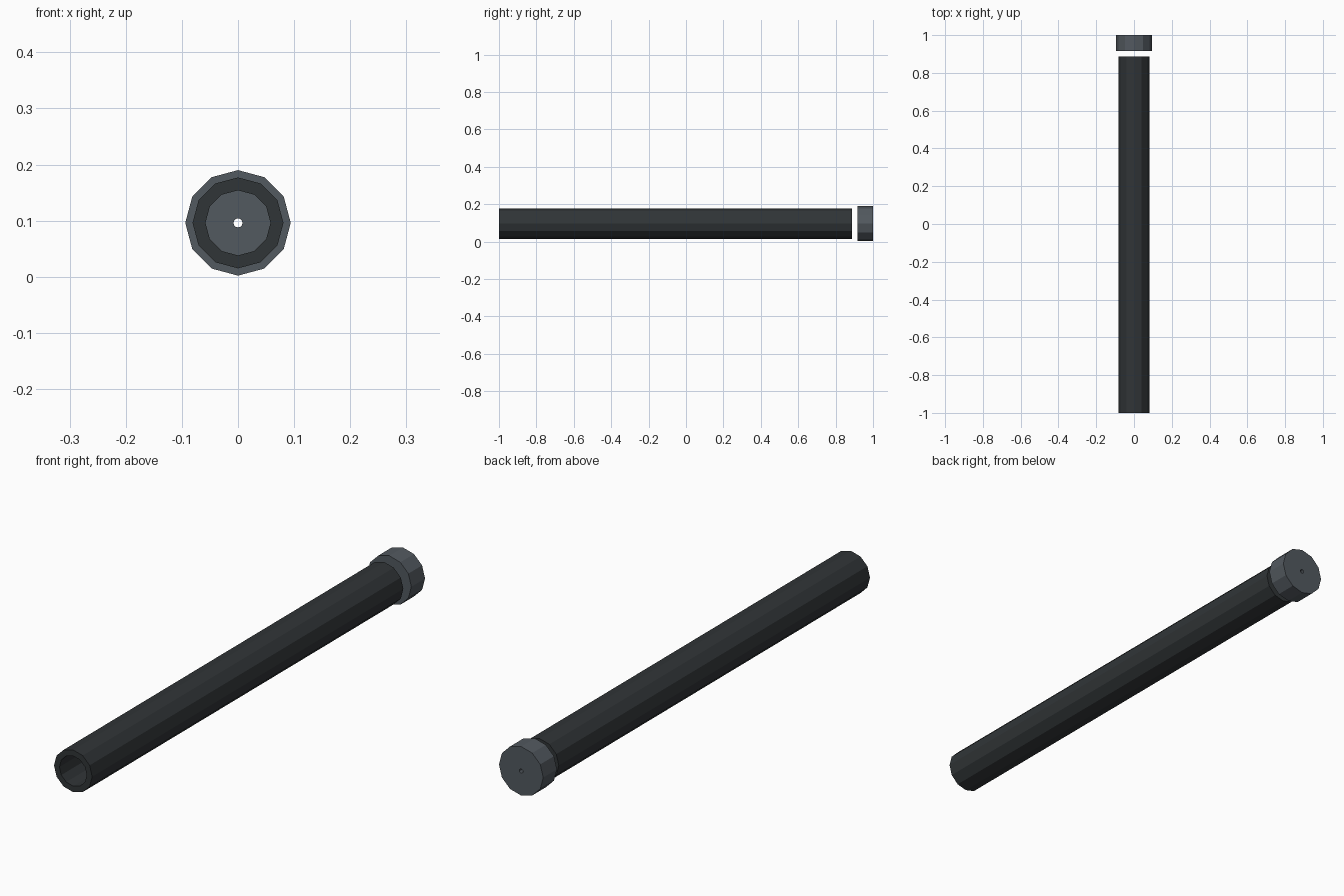
import bpy, bmesh, math

if "Cube" in bpy.data.objects:
    bpy.data.objects.remove(bpy.data.objects["Cube"])

SIDES = 12
CENTRE_Z = 0.096


def material(name, colour):
    m = bpy.data.materials.new(name)
    m.diffuse_color = (*colour, 1)
    m.use_nodes = True
    m.node_tree.nodes["Principled BSDF"].inputs["Base Color"].default_value = m.diffuse_color
    return m


def hollow_cylinder(name, y0, y1, outer, inner, mat):
    """Flat-sided pipe along y with closed end rings."""
    bm = bmesh.new()
    profile = [(outer, y0), (outer, y1), (inner, y1), (inner, y0)]
    rings = []
    for r, y in profile:
        angles = [2 * math.pi * i / SIDES for i in range(SIDES)]
        rings.append([bm.verts.new((r * math.cos(a), y, CENTRE_Z + r * math.sin(a)))
                      for a in angles])
    for k in range(4):
        a, b = rings[k], rings[(k + 1) % 4]
        for i in range(SIDES):
            j = (i + 1) % SIDES
            bm.faces.new((a[i], a[j], b[j], b[i]))
    bmesh.ops.recalc_face_normals(bm, faces=bm.faces)
    mesh = bpy.data.meshes.new(name)
    bm.to_mesh(mesh)
    bm.free()
    mesh.materials.append(mat)
    obj = bpy.data.objects.new(name, mesh)
    bpy.context.collection.objects.link(obj)
    return obj


dark = material("dark_metal", (0.03, 0.035, 0.038))
grey = material("grey_metal", (0.085, 0.1, 0.115))

# Long open tube, then the separate end cap with its pinhole
hollow_cylinder("tube", -1.0, 0.887, 0.081, 0.058, dark)
hollow_cylinder("end_cap", 0.917, 1.0, 0.094, 0.008, grey)
